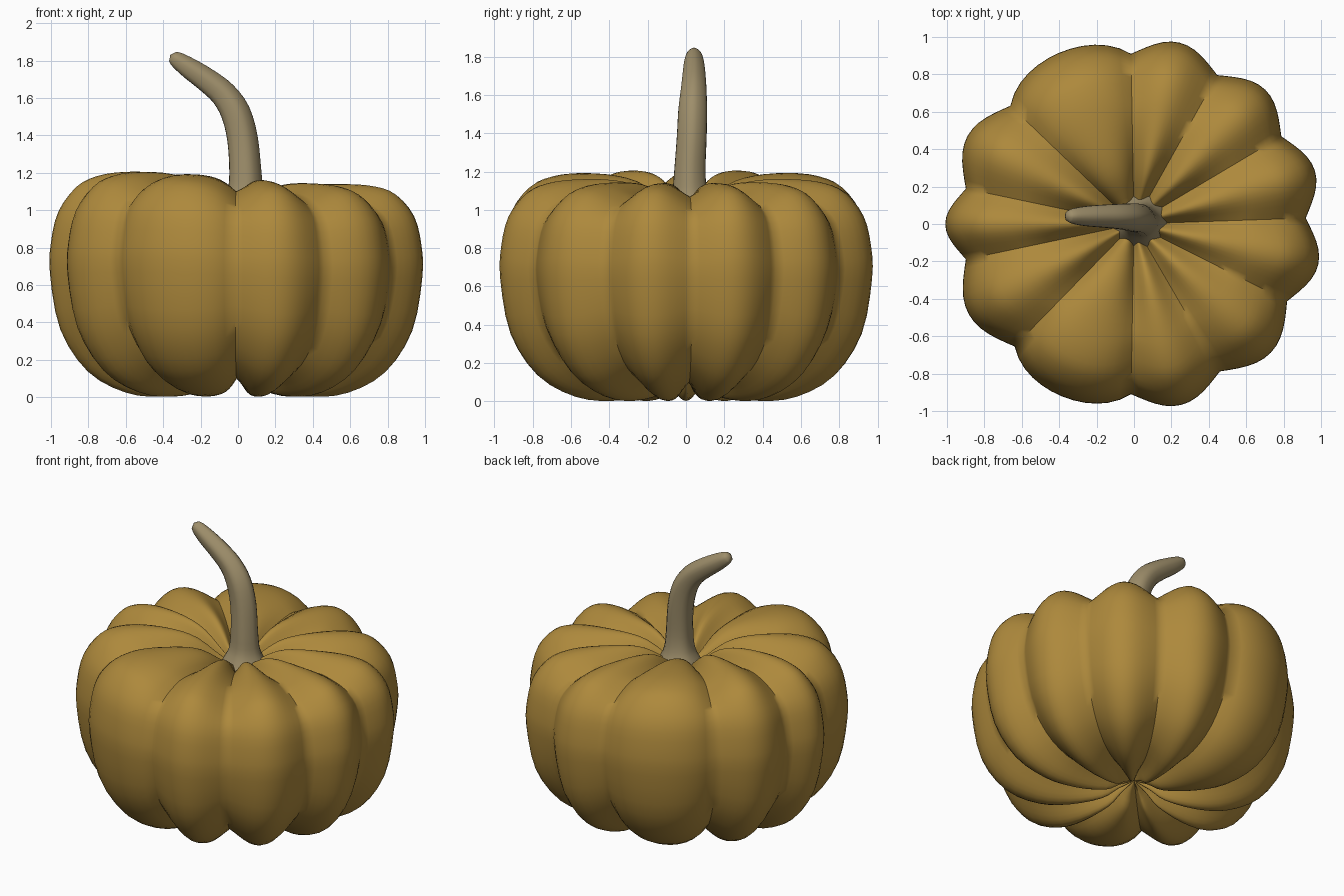
import bpy
from math import sin, cos, pi, radians
from mathutils import Vector

if "Cube" in bpy.data.objects:
    bpy.data.objects.remove(bpy.data.objects["Cube"])


def material(name, rgb):
    m = bpy.data.materials.new(name)
    m.diffuse_color = (*rgb, 1)
    m.use_nodes = True
    m.node_tree.nodes["Principled BSDF"].inputs["Base Color"].default_value = m.diffuse_color
    return m


def spline(pts, steps):
    """Catmull-Rom curve through points of any dimension."""
    p = [Vector(q) for q in pts]
    p = [2 * p[0] - p[1]] + p + [2 * p[-1] - p[-2]]
    out = []
    for i in range(1, len(p) - 2):
        a, b, c, d = p[i - 1:i + 3]
        for s in range(steps):
            t = s / steps
            out.append(0.5 * (2 * b + (c - a) * t + (2 * a - 5 * b + 4 * c - d) * t**2
                              + (3 * b - a - 3 * c + d) * t**3))
    return out + [p[-2]]


def skin(name, rings, start, end, mat, angle):
    """Closed surface through a stack of rings with a pole at each end."""
    n = len(rings[0])
    verts = [v for r in rings for v in r] + [start, end]
    s, e, last = len(verts) - 2, len(verts) - 1, (len(rings) - 1) * n
    faces = []
    for j in range(n):
        k = (j + 1) % n
        faces += [(s, k, j), (e, last + j, last + k)]
        for i in range(len(rings) - 1):
            faces.append((i * n + j, i * n + k, (i + 1) * n + k, (i + 1) * n + j))
    me = bpy.data.meshes.new(name)
    me.from_pydata(verts, [], faces)
    me.materials.append(mat)
    ob = bpy.data.objects.new(name, me)
    bpy.context.collection.objects.link(ob)
    bpy.ops.object.select_all(action='DESELECT')
    ob.select_set(True)
    bpy.context.view_layer.objects.active = ob
    bpy.ops.object.shade_smooth_by_angle(angle=radians(angle))
    return ob


# Pumpkin body: crest (r, z) and groove (r, z) profiles, bottom to top
profile = [
    (0, .15, 0, .15), (.10, .10, .09, .15), (.20, .04, .19, .13), (.40, .008, .38, .10),
    (.60, .03, .56, .12), (.80, .14, .73, .22), (.945, .36, .86, .41), (1.0, .65, .915, .65),
    (.995, .82, .91, .80), (.955, .98, .87, .95), (.86, 1.10, .79, 1.03),
    (.75, 1.15, .68, 1.08), (.60, 1.168, .57, 1.10), (.40, 1.16, .38, 1.08),
    (.25, 1.12, .23, 1.04), (.10, 1.02, .10, .97), (0, .98, 0, .98)]
curve = spline(profile, 3)

# Uneven groove directions; each pair bounds one lobe
grooves = [-91, -60, -27, 2, 31, 61, 91, 136, 168, 192, 226, 269]
spokes = []
for a, b in zip(grooves, grooves[1:]):
    wide = b - a > 40
    for i in range(12):
        u = i / 12
        bulge = 1 - abs(2 * u - 1)**(3.6 if wide else 2.3)
        soft = .25 if wide else .5  # share of rounded valley
        w = (1 - soft) * bulge + soft * sin(pi * u)**2
        spokes.append((radians(a + (b - a) * u), w * (1.04 if wide else 1.06)))


def body_point(p, ang, w):
    r = p[2] + (p[0] - p[2]) * w
    z = p[3] + (p[1] - p[3]) * w
    x, y = r * cos(ang), r * sin(ang)
    # slight lean to the right
    return (x, y * .99, z - .034 * sin(.9 * pi * x) * z / 1.2)


rings = [[body_point(p, a, w) for a, w in spokes] for p in curve[1:-1]]
skin("pumpkin_body", rings, (0, 0, .15), (0, 0, .98),
     material("pumpkin_skin", (.42, .25, .045)), 60)

# Curved stem: x, y, z, radius along its length
path = spline([(.035, .02, .96, .165), (.035, .02, 1.02, .13), (.037, .02, 1.09, .098),
               (.037, .02, 1.2, .086), (.022, .03, 1.38, .082), (-.015, .035, 1.52, .079),
               (-.08, .04, 1.62, .071), (-.17, .042, 1.695, .064),
               (-.26, .042, 1.757, .056), (-.325, .042, 1.802, .044),
               (-.35, .042, 1.82, .032)], 3)
sides = 20
stem = []
for i, p in enumerate(path):
    t = (path[min(i + 1, len(path) - 1)] - path[max(i - 1, 0)]).to_3d().normalized()
    side = Vector((0, 1, 0)).cross(t).normalized()
    up = t.cross(side)
    ring = []
    for j in range(sides):
        a = 2 * pi * j / sides
        r = p[3] * (1 + .03 * cos(5 * a))
        ring.append(p.to_3d() + side * r * cos(a) + up * r * .95 * sin(a))
    stem.append(ring)
skin("stem", stem, (.03, .02, .94), (-.362, .042, 1.83),
     material("stem_skin", (.34, .27, .145)), 60)
